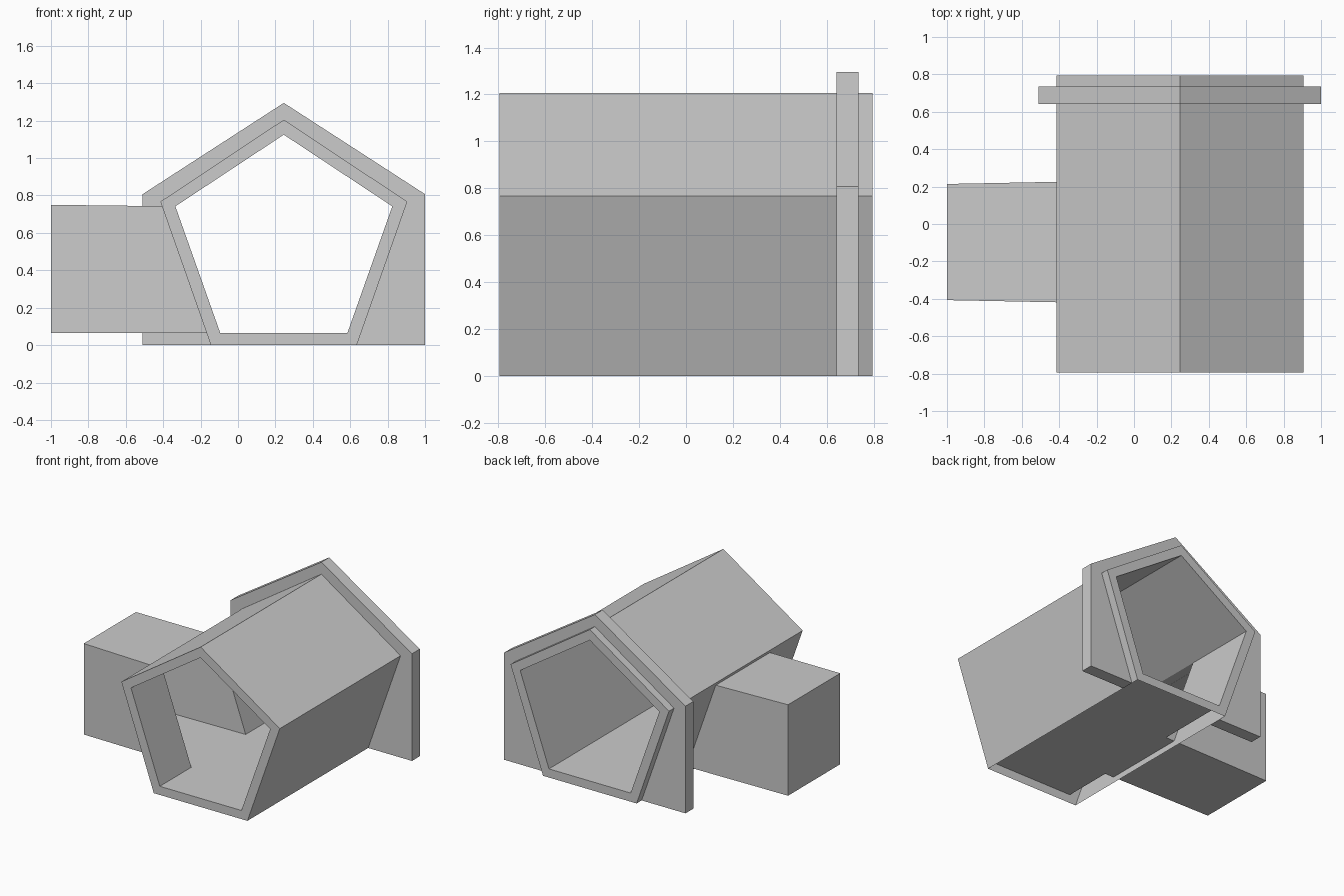
import bpy, bmesh

if "Cube" in bpy.data.objects:
    bpy.data.objects.remove(bpy.data.objects["Cube"])

CX = 0.245                # symmetry axis of the pentagon tunnel
Y0, Y1 = -0.795, 0.795    # tunnel ends
D0, D1 = -0.42, 0.227     # side opening along y


def build(name, quads):
    """Object from a list of corner loops, welded together."""
    bm = bmesh.new()
    for q in quads:
        bm.faces.new([bm.verts.new(p) for p in q])
    bmesh.ops.remove_doubles(bm, verts=bm.verts, dist=0.0005)
    bmesh.ops.recalc_face_normals(bm, faces=bm.faces)
    me = bpy.data.meshes.new(name)
    bm.to_mesh(me)
    bm.free()
    ob = bpy.data.objects.new(name, me)
    bpy.context.collection.objects.link(ob)
    return ob


def pentagon(top, wide, wz, base, bz):
    """Apex, right shoulder, right foot, left foot, left shoulder."""
    return [(CX, top), (CX + wide, wz), (CX + base, bz),
            (CX - base, bz), (CX - wide, wz)]


def wall(a, b, y0, y1):
    return [(a[0], y0, a[1]), (b[0], y0, b[1]), (b[0], y1, b[1]), (a[0], y1, a[1])]


def at_height(a, b, z):
    t = (z - a[1]) / (b[1] - a[1])
    return (a[0] + t * (b[0] - a[0]), z)


outer = pentagon(1.205, 0.66, 0.767, 0.39, 0.0)
inner = pentagon(1.125, 0.58, 0.742, 0.34, 0.065)

# Pentagon tunnel: hollow walls, underside left open, left wall has an opening
quads = []
for i in range(5):
    j = (i + 1) % 5
    if i not in (2, 3):
        quads.append(wall(outer[i], outer[j], Y0, Y1))
    if i != 3:
        quads.append(wall(inner[i], inner[j], Y0, Y1))
    for y in (Y0, Y1):     # end rims
        quads.append([(p[0], y, p[1]) for p in (outer[i], outer[j], inner[j], inner[i])])

foot, shoulder = outer[3], outer[4]
low, high = (at_height(foot, shoulder, z) for z in (0.065, 0.742))
for a, b in ((foot, low), (high, shoulder)):
    quads.append(wall(a, b, Y0, Y1))
for y0, y1 in ((Y0, D0), (D1, Y1)):
    quads.append(wall(low, high, y0, y1))
    quads.append(wall(inner[3], inner[4], y0, y1))
build("tunnel", quads)

# Side chamber: thin box that opens into the tunnel
far = [(-1, -0.407, 0.065), (-1, 0.214, 0.065), (-1, 0.214, 0.75), (-1, -0.407, 0.75)]
near = [(inner[k][0], y, inner[k][1]) for k, y in ((3, D0), (3, D1), (4, D1), (4, D0))]
build("side_chamber", [far] + [[far[i], far[(i + 1) % 4], near[(i + 1) % 4], near[i]]
                               for i in range(4)])

# House-shaped collar plate around the back of the tunnel
collar = [(CX, 1.295), (CX + 0.755, 0.807), (CX + 0.755, 0.0),
          (CX - 0.755, 0.0), (CX - 0.755, 0.807)]
F, B = 0.642, 0.735
quads = []
for i in (0, 1, 3, 4):
    j = (i + 1) % 5
    quads.append(wall(collar[i], collar[j], F, B))
    for y in (F, B):
        quads.append([(p[0], y, p[1]) for p in (collar[i], collar[j], outer[j], outer[i])])
for k in (2, 3):           # undersides of the two feet
    quads.append(wall(collar[k], outer[k], F, B))
build("collar_plate", quads)
